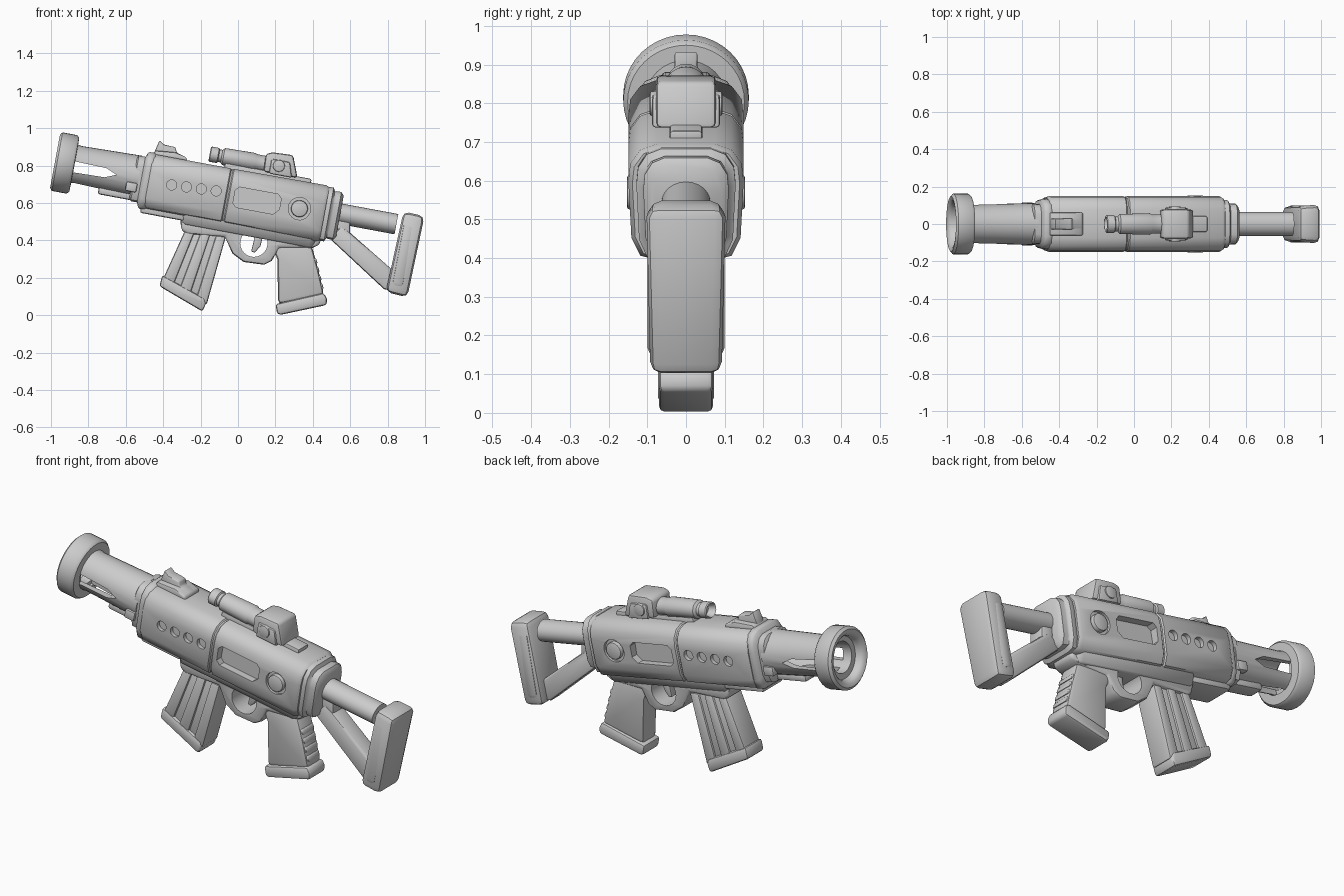
import bpy, bmesh, math
from mathutils import Matrix, Vector

if "Cube" in bpy.data.objects:
    bpy.data.objects.remove(bpy.data.objects["Cube"])

# The gun axis slopes down to the right; parts in (u, v) follow that axis
TILT = Matrix.Translation((0, 0, 0.636)) @ Matrix.Rotation(math.radians(10.5), 4, 'Y')


def finish(name, bm, bevel=0.0, tilt=True, seg=2):
    bmesh.ops.recalc_face_normals(bm, faces=bm.faces)
    if tilt:
        bm.transform(TILT)
    me = bpy.data.meshes.new(name)
    bm.to_mesh(me)
    bm.free()
    ob = bpy.data.objects.new(name, me)
    bpy.context.collection.objects.link(ob)
    bpy.ops.object.select_all(action='DESELECT')
    bpy.context.view_layer.objects.active = ob
    ob.select_set(True)
    if bevel:
        m = ob.modifiers.new("bevel", 'BEVEL')
        m.width, m.segments, m.limit_method = bevel, seg, 'ANGLE'
        m.angle_limit = math.radians(35)
        bpy.ops.object.modifier_apply(modifier=m.name)
    bpy.ops.object.shade_smooth_by_angle(angle=math.radians(42))
    return ob


def skin(bm, loops, closed_ends=True):
    rows = [[bm.verts.new(p) for p in lp] for lp in loops]
    n = len(rows[0])
    for a, b in zip(rows, rows[1:]):
        for i in range(n):
            bm.faces.new((a[i], a[(i + 1) % n], b[(i + 1) % n], b[i]))
    if closed_ends:
        bm.faces.new(rows[0])
        bm.faces.new(rows[-1])
    else:
        for i in range(n):
            bm.faces.new((rows[-1][i], rows[-1][(i + 1) % n], rows[0][(i + 1) % n], rows[0][i]))


def prism(name, pts, hw, bevel=0.012, tilt=True, y=0.0):
    """Side profile extruded across the width."""
    bm = bmesh.new()
    skin(bm, [[(p[0], y + s * hw, p[1]) for p in pts] for s in (-1, 1)])
    return finish(name, bm, bevel, tilt)


def loft(name, half, stations, bevel=0.0):
    """Mirrored cross-section scaled along the gun axis."""
    sec = half + [(-y, v) for y, v in reversed(half)]
    bm = bmesh.new()
    skin(bm, [[(u, y * sy, v * sv) for y, v in sec] for u, sy, sv in stations])
    return finish(name, bm, bevel)


def lathe(name, prof, v=0.0, sy=1.0, ring=False, n=32):
    """Round part around the gun axis; prof is (u, radius)."""
    bm = bmesh.new()
    ang = [2 * math.pi * i / n for i in range(n)]
    skin(bm, [[(u, r * sy * math.cos(a), v + r * math.sin(a)) for a in ang] for u, r in prof], not ring)
    return finish(name, bm)


def cross_cyl(name, u, v, r, hw, bevel=0.0, y=0.0, tilt=True):
    """Cylinder lying across the gun."""
    pts = [(u + r * math.cos(2 * math.pi * i / 24), v + r * math.sin(2 * math.pi * i / 24)) for i in range(24)]
    return prism(name, pts, hw, bevel, tilt, y)


def cut(ob, cutter):
    m = ob.modifiers.new("cut", 'BOOLEAN')
    m.operation, m.object, m.solver = 'DIFFERENCE', cutter, 'EXACT'
    bpy.ops.object.select_all(action='DESELECT')
    bpy.context.view_layer.objects.active = ob
    ob.select_set(True)
    bpy.ops.object.modifier_apply(modifier=m.name)
    bpy.data.objects.remove(cutter)
    bpy.ops.object.shade_smooth_by_angle(angle=math.radians(42))


def box(u0, u1, v0, v1):
    return [(u0, v0), (u1, v0), (u1, v1), (u0, v1)]


def px(*pts):
    """Front view readings in hundredths to units."""
    return [(a / 100, b / 100) for a, b in pts]


# Receiver body with centre groove
HALF = [(.075, .14), (.118, .125), (.144, .09), (.149, .045), (.141, -.10), (.118, -.145), (.08, -.155)]
body = loft("receiver", HALF, [(-.485, .93, .93), (-.47, 1, 1), (-.066, 1, 1), (-.06, .96, .96), (-.052, .96, .96),
                               (-.046, 1, 1), (.455, 1, 1.03), (.472, .93, .97)])
for s in (-1, 1):
    for k in range(4):
        cut(body, cross_cyl("cutter", -.36 + .08 * k, -.005 + .004 * k, .027, .03, y=s * .155))
    cut(body, prism("cutter", px((-2, -4), (0, -6), (20, -6), (23, -3), (23, 3), (21, 5), (0, 5), (-2, 3)), .05, 0, y=s * .155))
    cut(body, cross_cyl("cutter", .335, -.005, .06, .02, y=s * .15))
cross_cyl("selector_dial", .335, -.005, .045, .153, .008)

# Collars at both ends of the receiver
loft("front_collar", HALF, [(-.57, .62, .72), (-.56, .72, .84), (-.525, .72, .84), (-.515, .86, 1.0),
                            (-.505, .9, 1.05), (-.48, .9, 1.05), (-.465, .85, .98)])
loft("rear_collar", HALF, [(.46, .8, .9), (.472, .86, .99), (.495, .86, .99), (.505, .76, .86),
                           (.515, .74, .88), (.54, .74, .88), (.555, .62, .76)])
for s in (-1, 1):
    prism("collar_lug", box(-.6, -.54, -.08, -.03), .02, .008, y=s * .095)

# Hollow slotted barrel and muzzle ring
barrel = lathe("barrel", [(-.95, .115), (-.87, .104), (-.54, .112), (-.54, .07), (-.95, .08)], .008, ring=True)
cut(barrel, prism("cutter", px((-90, -3.5), (-72, -3), (-66, -.5), (-72, 2), (-90, 2.5)), .3, 0))
bm = bmesh.new()
skin(bm, [[(u, y, v) for u, y in ((-.9, -.035), (-.72, -.03), (-.64, 0), (-.72, .03), (-.9, .035))] for v in (-.2, -.02)])
cut(barrel, finish("cutter", bm))
lathe("muzzle_ring", [(-.992, .125), (-.996, .145), (-.984, .159), (-.905, .159), (-.892, .148),
                      (-.89, .10), (-.975, .112)], .006, 1.02, True, 40)
prism("barrel_rib", box(-.74, -.53, -.125, -.085), .045)

# Rails under the handguard and on top
prism("under_rail", box(-.50, -.26, -.182, -.13), .085)
prism("top_rail", box(-.10, .37, .12, .163), .042, .008)

# Front sight
prism("sight_base", px((-49, 13), (-48, 16), (-37, 17), (-31, 15.5), (-30, 13)), .062, .008)
prism("sight_post", px((-48.5, 14), (-46.7, 21.8), (-44, 20), (-37.6, 19.7), (-36.5, 17), (-31, 15.5), (-31, 14)), .03, .007)

# Scope tube, block and side knobs
lathe("scope_tube", [(-.15, .026), (-.185, .032), (-.19, .036), (-.185, .041), (-.145, .041), (-.14, .034), (-.125, .034),
                     (-.115, .046), (.05, .05), (.06, .045), (.13, .045)], .195, 1.15, n=24)
prism("scope_block", px((11, 15.5), (10.5, 25), (14, 26.5), (25, 27), (29.5, 15.5)), .078, .014)
prism("scope_band", px((14, 15), (14, 23), (24, 23), (26.5, 15)), .088, .01)
cross_cyl("scope_knob", .185, .2, .032, .094, .006)

# Lower receiver with trigger guard and trigger
lower = prism("lower_receiver", px((-31, 51), (-30, 45), (-27, 43.5), (-7, 42), (-3, 33), (3, 28.5), (14, 27), (18, 29), (22, 36),
                                   (40, 36), (44, 38), (44, 44), (0, 56)), .07, .016, False)
cut(lower, cross_cyl("cutter", .085, .385, .073, .3, tilt=False))
prism("trigger", px((8.5, 47), (8.5, 40), (7, 34), (9, 33.5), (12, 37), (13, 41), (13, 47)), .02, .006, False)
loft("lower_flare", [(.11, -.14), (.075, -.2)], [(-.28, .8, .95), (-.25, 1, 1), (.42, 1, 1), (.45, .8, .95)], .008)

# Magazine with lengthwise ribs and base
prism("magazine", px((-28, 45), (-40, 19), (-18, 6), (-7, 42)), .055, .014, False)
A, B, C, D = (Vector(p) for p in ((-.285, .45), (-.405, .185), (-.168, .055), (-.065, .42)))
for t0, t1 in ((0, .24), (.38, .62), (.76, 1)):
    prism("magazine_rib", [A.lerp(D, t0), B.lerp(C, t0), B.lerp(C, t1), A.lerp(D, t1)], .066, .012, False)
prism("magazine_base", px((-40.5, 21.5), (-42, 15.5), (-19, 2), (-17, 6.5), (-18, 9)), .072, .014, False)

# Pistol grip with back ridges and base
prism("grip", px((17, 40), (21, 30), (21.5, 6), (46, 11), (43, 24), (39.5, 37)), .06, .02, False)
for k in range(4):
    prism("grip_ridge", px((37 + k, 31.5 - 4.5 * k), (41.8 + 1.1 * k, 30.5 - 4.5 * k),
                           (42.6 + 1.1 * k, 27.5 - 4.5 * k), (38 + k, 28.5 - 4.5 * k)), .05, .008, False)
prism("grip_base", px((20, 6), (21, .5), (23, .3), (47.5, 5.5), (47.5, 9), (46, 12)), .07, .015, False)

# Shoulder stock: tube, strut and butt plate
lathe("stock_tube", [(.52, .055), (.86, .055)], .008, 1.15, n=24)
prism("stock_strut", px((49, 41), (55, 47.5), (59, 45), (84, 23), (83, 13), (78, 14)), .05, .014, False)
prism("stock_hinge", px((52, 54), (60, 52), (60, 41), (54, 39)), .045, .012, False)
butt = prism("butt_plate", px((88.5, 55.5), (99.7, 53), (90.5, 9.6), (79, 12.5)), .104, .03, False)
for v in butt.data.vertices:  # narrower toward the toe
    v.co.y *= 1 - .12 * max(0, (.4 - v.co.z) / .3)
    if v.co.z > .5:
        v.co.y *= 1 - 3 * (v.co.z - .5)
prism("butt_side_panel", px((88.5, 50), (95, 48.5), (88.2, 14.5), (82, 16)), .1, .02, False)
